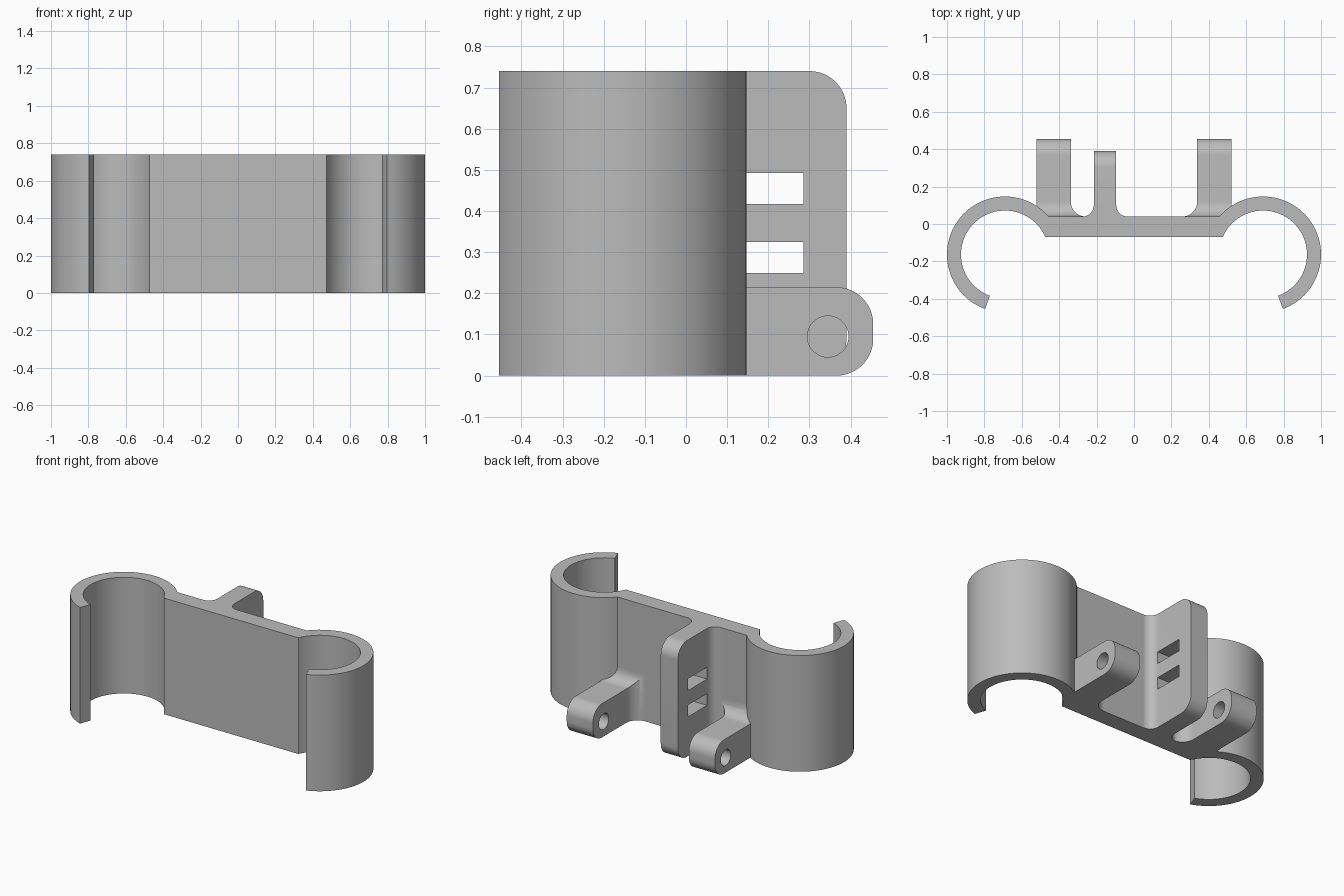
import bpy, bmesh
from math import radians, cos, sin, sqrt
from mathutils import Vector

if "Cube" in bpy.data.objects:
    bpy.data.objects.remove(bpy.data.objects["Cube"], do_unlink=True)

H = 0.74                        # overall height
BACK, FRONT = 0.04, -0.07       # plate faces
RING, R_OUT, R_IN = Vector((0.69, -0.163)), 0.31, 0.235

grey = bpy.data.materials.new("plain grey")
grey.use_nodes = True
grey.diffuse_color = (0.5, 0.5, 0.5, 1)
grey.node_tree.nodes["Principled BSDF"].inputs["Base Color"].default_value = (0.5, 0.5, 0.5, 1)


def arc(cx, cy, r, a0, a1, n=16):
    """Points along an arc, angles in degrees."""
    return [(cx + r * cos(radians(a0 + (a1 - a0) * i / n)),
             cy + r * sin(radians(a0 + (a1 - a0) * i / n))) for i in range(n + 1)]


def prism(name, profile, axis, lo, hi):
    """Extrude an (x, y) profile along z, or a (y, z) profile along x."""
    place = (lambda p, t: (p[0], p[1], t)) if axis == "z" else (lambda p, t: (t, p[0], p[1]))
    bm = bmesh.new()
    face = bm.faces.new([bm.verts.new(place(p, lo)) for p in profile])
    new = bmesh.ops.extrude_face_region(bm, geom=[face])["geom"]
    step = Vector(place((0, 0), hi - lo))
    bmesh.ops.translate(bm, vec=step, verts=[v for v in new if isinstance(v, bmesh.types.BMVert)])
    bmesh.ops.recalc_face_normals(bm, faces=bm.faces)
    mesh = bpy.data.meshes.new(name)
    bm.to_mesh(mesh)
    bm.free()
    mesh.materials.append(grey)
    ob = bpy.data.objects.new(name, mesh)
    bpy.context.collection.objects.link(ob)
    return ob


def select(ob):
    bpy.ops.object.select_all(action="DESELECT")
    ob.select_set(True)
    bpy.context.view_layer.objects.active = ob


def combine(ob, tool, operation):
    """Apply a boolean and discard the tool."""
    mod = ob.modifiers.new("cut", "BOOLEAN")
    mod.operation, mod.solver, mod.object = operation, "EXACT", tool
    select(ob)
    bpy.ops.object.modifier_apply(modifier=mod.name)
    bpy.data.objects.remove(tool, do_unlink=True)


def smooth(ob):
    select(ob)
    bpy.ops.object.shade_smooth_by_angle(angle=radians(30))


def mirrored(points):
    return [(-x, y) for x, y in reversed(points)]


# Clip body: two open rings joined by a flat plate
outer = arc(*RING, R_OUT, -70, 139.1, 48)
inner = arc(*RING, R_IN, 156.7, -70, 48)
body = prism("clip_body", outer + mirrored(outer) + mirrored(inner) + inner, "z", 0, H)
smooth(body)

# Central fin with filleted root, rounded corners and two slots
x0, x1, tip, r, root = -0.215, -0.095, 0.39, 0.06, 0.02
footprint = ([(x0 - r, root)] + arc(x0 - r, BACK + r, r, -90, 0) + [(x0, tip), (x1, tip)]
             + arc(x1 + r, BACK + r, r, 180, 270) + [(x1 + r, root)])
fin = prism("slotted_fin", footprint, "z", 0, H)
c = 0.09
side = [(0, 0)] + arc(tip - c, c, c, -90, 0) + arc(tip - c, H - c, c, 0, 90) + [(0, H)]
combine(fin, prism("fin_outline", side, "x", -0.4, 0.1), "INTERSECT")
for low, high in ((0.25, 0.325), (0.417, 0.493)):
    slot = prism("slot", [(0.095, low), (0.285, low), (0.285, high), (0.095, high)], "x", -0.4, 0.1)
    combine(fin, slot, "DIFFERENCE")
smooth(fin)

# Pair of drilled lugs, filleted into the plate on the inner side and on top
near, far, tip, top, r, c = 0.338, 0.522, 0.455, 0.215, 0.08, 0.09
footprint = ([(near - r, root)] + arc(near - r, BACK + r, r, -90, 0)
             + [(near, tip + 0.1), (far, tip + 0.1), (far, root)])
side = ([(0, 0)] + arc(tip - c, c, c, -90, 0) + arc(tip - c, top - c, c, 0, 90)
        + arc(BACK + r, top + r, r, 270, 180) + [(0, top + r)])
for name, sign in (("left_lug", 1), ("right_lug", -1)):
    lug = prism(name, [(sign * x, y) for x, y in footprint], "z", 0, 0.4)
    combine(lug, prism("lug_outline", side, "x", -0.8, 0.8), "INTERSECT")
    hole = arc(0.345, 0.095, 0.05, 0, 360, 40)[:-1]
    combine(lug, prism("pin_hole", hole, "x", -0.8, 0.8), "DIFFERENCE")
    smooth(lug)
